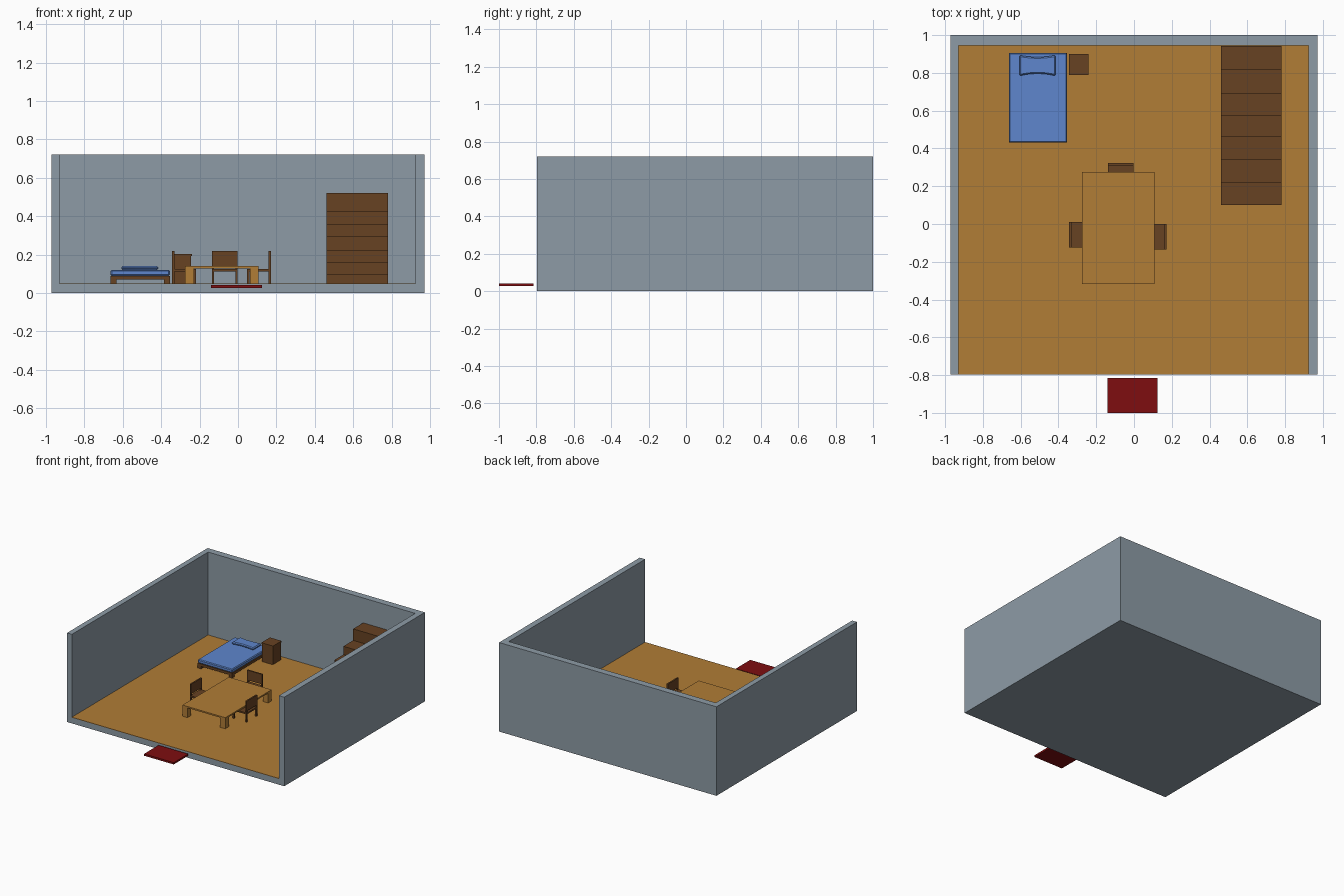
import bpy, bmesh, math
from mathutils import Matrix, Vector

if "Cube" in bpy.data.objects:
    bpy.data.objects.remove(bpy.data.objects["Cube"])


def material(name, rgb):
    m = bpy.data.materials.new(name)
    m.diffuse_color = (*rgb, 1)
    m.use_nodes = True
    m.node_tree.nodes["Principled BSDF"].inputs["Base Color"].default_value = m.diffuse_color
    return m


GREY = material("grey_wall", (0.27, 0.33, 0.38))
OAK = material("oak_wood", (0.44, 0.205, 0.037))
BROWN = material("dark_wood", (0.135, 0.054, 0.016))
BLUE = material("blue_fabric", (0.112, 0.24, 0.61))
RED = material("red_mat", (0.21, 0.004, 0.005))
FLOOR = 0.05


def finish(bm, name, mat, bevel=0):
    bmesh.ops.recalc_face_normals(bm, faces=bm.faces)
    me = bpy.data.meshes.new(name)
    bm.to_mesh(me)
    bm.free()
    me.materials.append(mat)
    ob = bpy.data.objects.new(name, me)
    bpy.context.collection.objects.link(ob)
    if bevel:
        mod = ob.modifiers.new("bevel", 'BEVEL')
        mod.width = bevel
        mod.segments = 1
    return ob


def add_box(bm, x0, x1, y0, y1, z0, z1):
    centre = Vector(((x0 + x1) / 2, (y0 + y1) / 2, (z0 + z1) / 2))
    size = Matrix.Diagonal((x1 - x0, y1 - y0, z1 - z0, 1))
    bmesh.ops.create_cube(bm, size=1, matrix=Matrix.Translation(centre) @ size)


def boxes(name, mat, dims, bevel=0):
    bm = bmesh.new()
    for d in dims:
        add_box(bm, *d)
    return finish(bm, name, mat, bevel)


def prism(name, mat, points, direction, bevel=0):
    """Extrude a closed outline of 3D points."""
    bm = bmesh.new()
    face = bm.faces.new([bm.verts.new(p) for p in points])
    ext = bmesh.ops.extrude_face_region(bm, geom=[face])
    verts = [v for v in ext["geom"] if isinstance(v, bmesh.types.BMVert)]
    bmesh.ops.translate(bm, verts=verts, vec=direction)
    return finish(bm, name, mat, bevel)


def corner_legs(x0, x1, y0, y1, z0, z1, w):
    return [(x, x + w, y, y + w, z0, z1) for x in (x0, x1 - w) for y in (y0, y1 - w)]


# Room: U-shaped walls, slab and wooden floor
U = [(-.972, -.797), (-.972, 1), (.972, 1), (.972, -.797),
     (.924, -.797), (.924, .945), (-.929, .945), (-.929, -.797)]
prism("walls", GREY, [(x, y, 0) for x, y in U], (0, 0, .72))
boxes("floor_slab", GREY, [(-.929, .924, -.797, .945, 0, FLOOR - .003)])
boxes("wood_floor", OAK, [(-.929, .924, -.797, .945, FLOOR - .003, FLOOR)])

# Door mat
boxes("door_mat", RED, [(-.14, .125, -1, -.815, .027, .042)])

# Bed: frame with legs, mattress, pinched pillow
bx0, bx1, by0, by1 = -.663, -.355, .432, .905
boxes("bed_frame", BROWN, [(bx0, bx1, by0, by1, .07, .09)]
      + corner_legs(bx0, bx1, by0, by1, FLOOR, .07, .03))
boxes("mattress", BLUE, [(bx0, bx1, by0, by1, .09, .12)], .006)
pillow = []
for i in range(9):
    t = i / 4 - 1
    pillow.append((-.511 + .096 * t, .784 + .012 * (1 - t * t), .12))
for i in range(9):
    t = 1 - i / 4
    pillow.append((-.511 + .096 * t, .894 - .010 * (1 - t * t), .12))
prism("pillow", BLUE, pillow, (0, 0, .02), .007)

# Bedside cabinet
boxes("bedside_cabinet", BROWN, [(-.34, -.244, .793, .897, FLOOR, .193),
                                 (-.344, -.24, .79, .9, .193, .203)])

# Staircase: stepped side profile extruded across its width
step_y = [.10, .22, .34, .46, .575, .69, .815, .943]
step_z = [.10, .16, .225, .295, .36, .427, .52]
outline = [(.46, step_y[0], FLOOR)]
for i, z in enumerate(step_z):
    outline += [(.46, step_y[i], z), (.46, step_y[i + 1], z)]
outline.append((.46, step_y[-1], FLOOR))
prism("staircase", BROWN, outline, (.32, 0, 0))

# Table
tx0, tx1, ty0, ty1 = -.275, .108, -.317, .275
boxes("table", OAK, [(tx0, tx1, ty0, ty1, .128, .14)]
      + corner_legs(tx0, tx1, ty0, ty1, FLOOR, .128, .045))


# Chairs: origin at the middle of the back edge, seat towards -y
def chair(name, x, y, angle):
    h, d, t = .0675, .125, .012
    ob = boxes(name, BROWN, [(-h, h, -d, 0, .113, .125),        # seat
                             (-h, h, -t, 0, .14, .22),          # back panel
                             (-h, -h + t, -t, 0, .125, .14),    # back posts
                             (h - t, h, -t, 0, .125, .14)]
               + corner_legs(-h, h, -d, 0, FLOOR, .113, t))
    ob.location = (x, y, 0)
    ob.rotation_euler.z = math.radians(angle)


chair("back_chair", -.069, .323, 0)
chair("left_chair", -.343, -.058, 90)
chair("right_chair", .172, -.067, -90)
